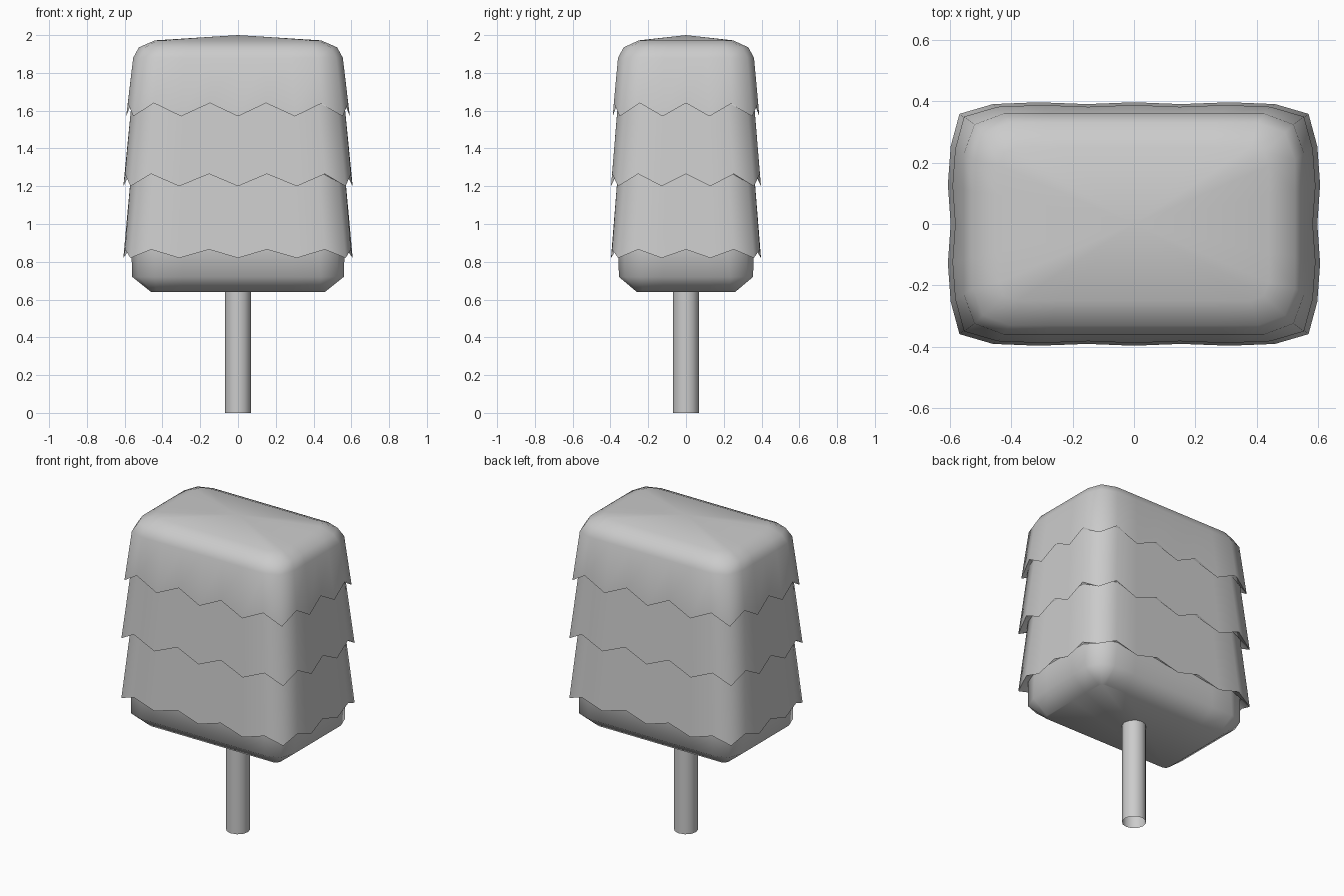
import bpy, bmesh, math

if "Cube" in bpy.data.objects:
    bpy.data.objects.remove(bpy.data.objects["Cube"])


def ring(bm, hx, hy, z, c=0.14, wave=0.0):
    """Rounded-rectangle loop of 28 points; every other point rises by wave to form a zigzag hem."""
    k = c * 0.27
    corner = lambda sx, sy: (sx * (hx - k), sy * (hy - k))
    front = [((hx - c) * (i / 3 - 1), -hy) for i in range(7)]
    right = [(hx, (hy - c) * (i / 2 - 1)) for i in range(5)]
    half = [corner(-1, -1)] + front + [corner(1, -1)] + right
    pts = half + [(-x, -y) for x, y in half]
    verts = []
    for i, (x, y) in enumerate(pts):
        up = (i % 14) % 2 == 1
        s = 1 - (0.015 if wave and up else 0)
        verts.append(bm.verts.new((x * s, y * s, z + (wave if up else 0))))
    return verts


def finish(bm, name, angle):
    bmesh.ops.recalc_face_normals(bm, faces=bm.faces)
    mesh = bpy.data.meshes.new(name)
    bm.to_mesh(mesh)
    bm.free()
    ob = bpy.data.objects.new(name, mesh)
    bpy.context.collection.objects.link(ob)
    bpy.ops.object.select_all(action='DESELECT')
    ob.select_set(True)
    bpy.context.view_layer.objects.active = ob
    bpy.ops.object.shade_smooth_by_angle(angle=math.radians(angle))


# Foliage: stacked tiers with zigzag hems, lofted from bottom to top
bm = bmesh.new()
levels = [  # half width, half depth, height, corner size, hem wave
    (0.46, 0.26, 0.64, 0.03, 0),
    (0.56, 0.355, 0.72, 0.12, 0),
    (0.565, 0.36, 0.88, 0.14, 0),
    (0.607, 0.397, 0.82, 0.14, 0.045),
    (0.565, 0.36, 1.28, 0.14, 0),
    (0.607, 0.397, 1.20, 0.14, 0.065),
    (0.563, 0.36, 1.645, 0.14, 0),
    (0.592, 0.388, 1.57, 0.14, 0.07),
    (0.555, 0.36, 1.88, 0.13, 0),
    (0.525, 0.33, 1.935, 0.12, 0),
    (0.44, 0.25, 1.972, 0.06, 0),
]
loops = [ring(bm, *lv) for lv in levels]
for a, b in zip(loops, loops[1:]):
    for i in range(len(a)):
        j = (i + 1) % len(a)
        bm.faces.new((a[i], a[j], b[j], b[i]))
bm.faces.new(loops[0][::-1])
top = loops[-1]
peak = bm.verts.new((0, 0, 2.0))
for i in range(len(top)):
    bm.faces.new((top[i], top[(i + 1) % len(top)], peak))
finish(bm, "foliage", 70)

# Trunk: open tube
bm = bmesh.new()
bmesh.ops.create_cone(bm, cap_ends=False, segments=12, radius1=0.07, radius2=0.07, depth=0.66)
bmesh.ops.translate(bm, verts=bm.verts, vec=(0, 0, 0.33))
finish(bm, "trunk", 60)
